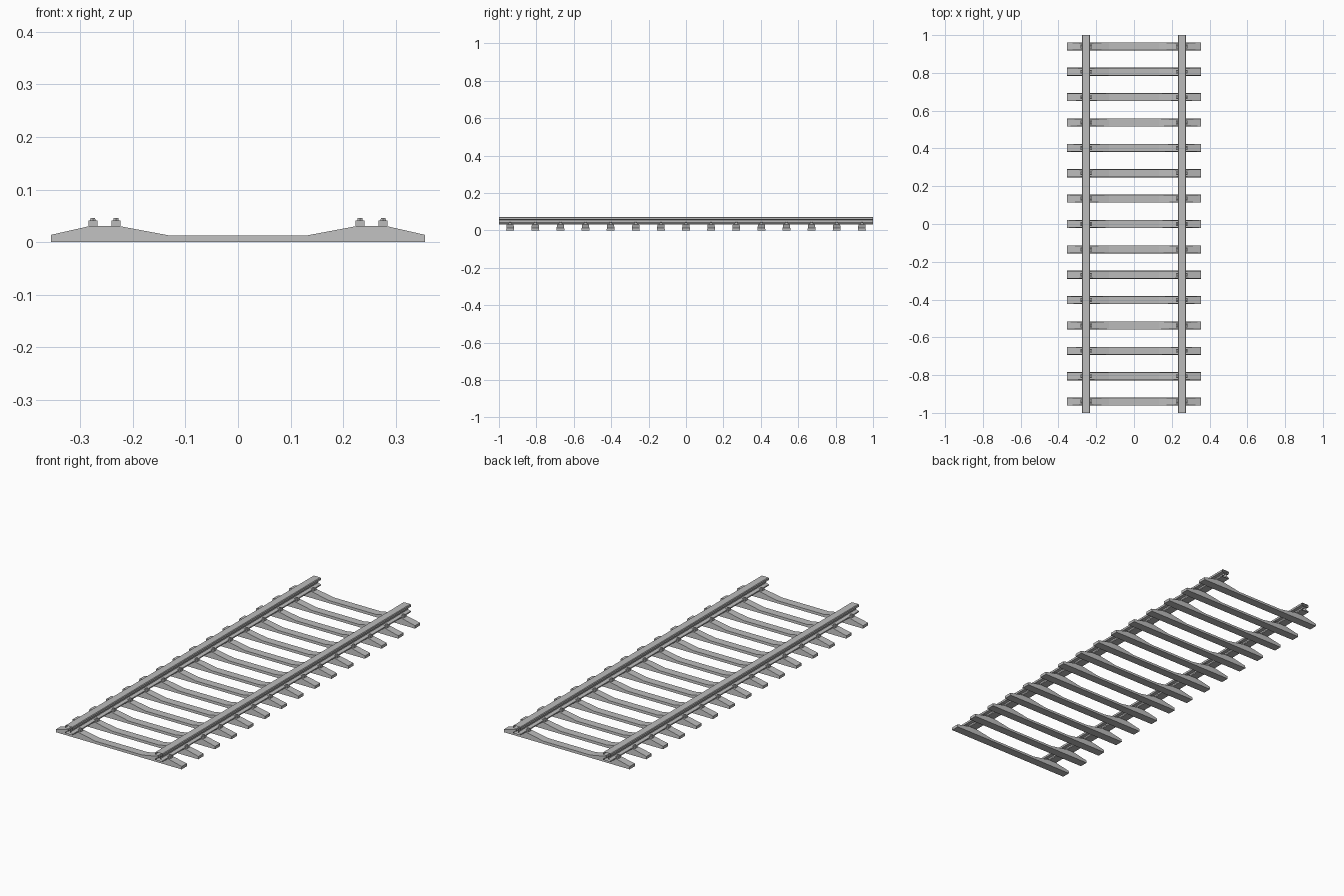
import bpy
import bmesh

cube = bpy.data.objects.get("Cube")
if cube:
    bpy.data.objects.remove(cube, do_unlink=True)

grey = bpy.data.materials.new("plain_grey")
grey.use_nodes = True
grey.diffuse_color = (0.5, 0.5, 0.5, 1)
grey.node_tree.nodes["Principled BSDF"].inputs["Base Color"].default_value = (0.5, 0.5, 0.5, 1)

SLEEPERS = 15
SPACING = 0.1343
RAIL_X = 0.254
DECK = 0.031


def finish(name, bm):
    bmesh.ops.recalc_face_normals(bm, faces=bm.faces)
    mesh = bpy.data.meshes.new(name)
    bm.to_mesh(mesh)
    bm.free()
    mesh.materials.append(grey)
    obj = bpy.data.objects.new(name, mesh)
    bpy.context.collection.objects.link(obj)
    return obj


def mirrored(half):
    return half + [(-x, z) for x, z in reversed(half)]


# Rail: I-shaped section swept along y, open at both ends
def make_rail(name, x0):
    half = [(0.021, DECK), (0.021, 0.037), (0.006, 0.042), (0.006, 0.056),
            (0.021, 0.059), (0.021, 0.069), (0.018, 0.072)]
    section = mirrored(half)
    bm = bmesh.new()
    front, back = [[bm.verts.new((x0 + x, y, z)) for x, z in section] for y in (-1, 1)]
    for i in range(len(section)):
        j = (i + 1) % len(section)
        bm.faces.new((front[i], front[j], back[j], back[i]))
    return finish(name, bm)


# Sleeper: dipped profile with sides leaning in towards the top
def make_sleeper(name, y0):
    top = mirrored([(0.355, 0.014), (0.28, DECK), (0.228, DECK), (0.132, 0.013)])
    bm = bmesh.new()
    rows = []
    for side in (-1, 1):
        low = [bm.verts.new((x, y0 + side * 0.0215, 0)) for x, z in top]
        high = [bm.verts.new((x, y0 + side * (0.0215 - 0.1 * z), z)) for x, z in top]
        rows.append((low, high))
    (fl, fh), (bl, bh) = rows
    for i in range(len(top) - 1):
        j = i + 1
        bm.faces.new((fl[i], fl[j], fh[j], fh[i]))
        bm.faces.new((bl[i], bl[j], bh[j], bh[i]))
        bm.faces.new((fh[i], fh[j], bh[j], bh[i]))
        bm.faces.new((fl[i], fl[j], bl[j], bl[i]))
    for i in (0, -1):
        bm.faces.new((fl[i], fh[i], bh[i], bl[i]))
    return finish(name, bm)


# Clip: block gripping the rail foot with a hexagonal bolt head on top
def make_clips(name, y0):
    bm = bmesh.new()
    for side in (-1, 1):
        for offset in (-0.022, 0.022):
            x = side * RAIL_X + offset
            block = bmesh.ops.create_cube(bm, size=1)["verts"]
            bmesh.ops.scale(bm, vec=(0.017, 0.02, 0.01), verts=block)
            bmesh.ops.translate(bm, vec=(x, y0, DECK + 0.005), verts=block)
            bolt = bmesh.ops.create_cone(bm, cap_ends=True, segments=6, radius1=0.006,
                                         radius2=0.005, depth=0.005)["verts"]
            bmesh.ops.translate(bm, vec=(x, y0, DECK + 0.0125), verts=bolt)
    return finish(name, bm)


make_rail("left_rail", RAIL_X)
make_rail("right_rail", -RAIL_X)
for n in range(SLEEPERS):
    y = (n - (SLEEPERS - 1) / 2) * SPACING
    make_sleeper(f"sleeper_{n + 1}", y)
    make_clips(f"rail_clips_{n + 1}", y)
